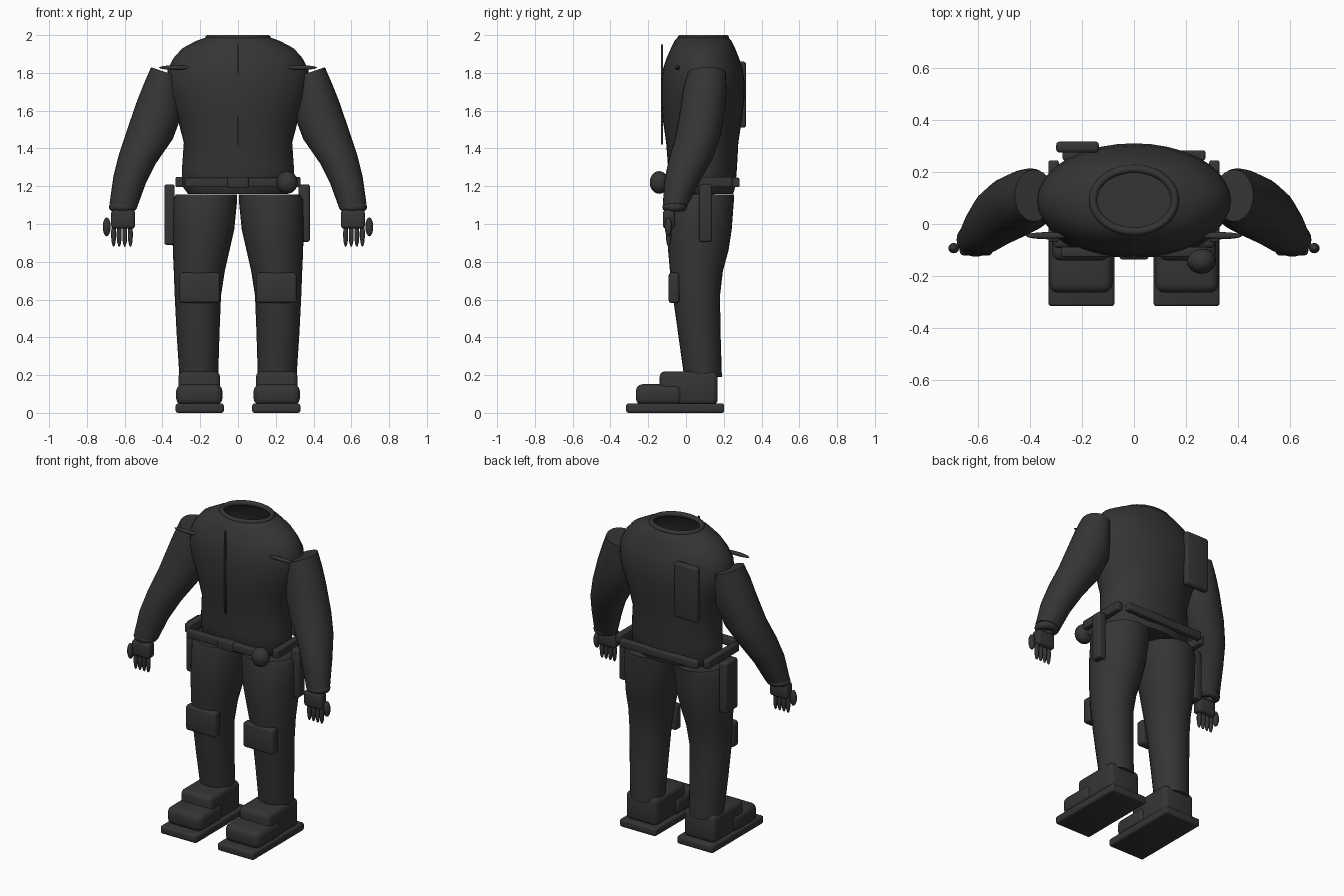
import bpy, bmesh, math
from mathutils import Vector

if "Cube" in bpy.data.objects:
    bpy.data.objects.remove(bpy.data.objects["Cube"])

fabric = bpy.data.materials.new("charcoal fabric")
fabric.diffuse_color = (0.035, 0.035, 0.035, 1)
fabric.use_nodes = True
fabric.node_tree.nodes["Principled BSDF"].inputs["Base Color"].default_value = fabric.diffuse_color


def finish(name, bm, angle=40):
    bmesh.ops.recalc_face_normals(bm, faces=bm.faces)
    me = bpy.data.meshes.new(name)
    bm.to_mesh(me)
    bm.free()
    me.materials.append(fabric)
    ob = bpy.data.objects.new(name, me)
    bpy.context.collection.objects.link(ob)
    bpy.ops.object.select_all(action='DESELECT')
    ob.select_set(True)
    bpy.context.view_layer.objects.active = ob
    bpy.ops.object.shade_smooth_by_angle(angle=math.radians(angle))
    return ob


def loft(name, rings, n=24, cap_start=True, cap_end=True):
    """Skin elliptical rings given as (centre, half axis a, half axis b)."""
    bm = bmesh.new()
    loops = []
    for c, a, b in rings:
        c, a, b = Vector(c), Vector(a), Vector(b)
        loops.append([bm.verts.new(c + a * math.cos(t) + b * math.sin(t))
                      for t in (2 * math.pi * i / n for i in range(n))])
    for p, q in zip(loops, loops[1:]):
        for i in range(n):
            j = (i + 1) % n
            bm.faces.new((p[i], p[j], q[j], q[i]))
    if cap_start:
        bm.faces.new(loops[0])
    if cap_end:
        bm.faces.new(loops[-1])
    return finish(name, bm)


def box(name, x, y, z, bevel=0.012):
    """Rounded box from its x, y and z ranges."""
    bm = bmesh.new()
    bmesh.ops.create_cube(bm, size=1)
    for v in bm.verts:
        v.co = [(r[0] + r[1]) / 2 + k * (r[1] - r[0]) for r, k in zip((x, y, z), v.co)]
    if bevel:
        bmesh.ops.bevel(bm, geom=bm.edges[:], offset=bevel, segments=3,
                        profile=0.5, affect='EDGES', clamp_overlap=True)
    return finish(name, bm)


def ball(name, c, r, n=20):
    bm = bmesh.new()
    bmesh.ops.create_uvsphere(bm, u_segments=n, v_segments=n // 2 + 2, radius=1)
    for v in bm.verts:
        v.co = [c[i] + v.co[i] * r[i] for i in range(3)]
    return finish(name, bm, 60)


def ring(name, c, rx, ry, minor, n=36, m=10):
    """Elliptical torus lying flat."""
    bm = bmesh.new()
    vs = [[bm.verts.new((c[0] + (rx + minor * math.cos(u)) * math.cos(t),
                         c[1] + (ry + minor * math.cos(u)) * math.sin(t),
                         c[2] + minor * math.sin(u)))
           for u in (2 * math.pi * k / m for k in range(m))]
          for t in (2 * math.pi * k / n for k in range(n))]
    for i in range(n):
        for k in range(m):
            a, b = vs[i], vs[(i + 1) % n]
            bm.faces.new((a[k], b[k], b[(k + 1) % m], a[(k + 1) % m]))
    return finish(name, bm, 80)


def span(s, a, b):
    return tuple(sorted((s * a, s * b)))


# Jacket body: (z, half width, front y, back y), open at the neck
body = [(1.16, .265, -.07, .25), (1.2, .295, -.09, .262), (1.3, .296, -.095, .27),
        (1.43, .287, -.105, .277), (1.56, .32, -.124, .297), (1.66, .36, -.13, .309),
        (1.74, .375, -.13, .311), (1.82, .372, -.122, .302), (1.88, .34, -.102, .28),
        (1.93, .295, -.08, .26), (1.97, .22, -.06, .24), (1.99, .165, -.04, .222)]
loft("jacket_body", [((0, (f + b) / 2, z), (w, 0, 0), (0, (b - f) / 2, 0))
                     for z, w, f, b in body], 36, cap_end=False)
ring("collar", (0, .092, 1.985), .158, .121, .016)
box("front_zip", (-.006, .006), (-.132, -.122), (1.42, 1.95), 0.002)
box("back_radio", (-.30, -.135), (.275, .318), (1.51, 1.86), 0.014)

# Belt
box("belt_front", (-.28, .28), (-.128, -.088), (1.195, 1.245), 0.008)
box("belt_buckle", (-.055, .055), (-.136, -.09), (1.19, 1.25), 0.008)
box("belt_back", (-.275, .275), (.245, .284), (1.195, 1.245), 0.008)
ball("belt_canteen", (.26, -.142, 1.22), (.056, .05, .06))

# Sleeve: (outer x, outer z, inner x, inner z, centre y, half depth)
sleeve = [(.46, 1.83, .31, 1.78, .11, .10), (.495, 1.75, .305, 1.68, .10, .115),
          (.535, 1.65, .30, 1.57, .09, .12), (.59, 1.49, .345, 1.45, .065, .12),
          (.63, 1.37, .435, 1.32, .025, .115), (.66, 1.25, .49, 1.21, -.02, .095),
          (.68, 1.11, .537, 1.08, -.058, .065)]
# Trouser leg: (z, inner x, outer x, front y, back y)
leg = [(1.155, .006, .33, -.085, .255), (1.13, .004, .345, -.092, .254),
       (.97, .02, .347, -.10, .242), (.86, .045, .345, -.095, .225),
       (.75, .07, .34, -.085, .195), (.62, .09, .335, -.07, .18),
       (.42, .098, .325, -.042, .183), (.19, .105, .31, -.01, .19)]

for s, side in ((-1, "right"), (1, "left")):
    def nm(part):
        return side + "_" + part

    loft(nm("sleeve"), [((s * (a + c) / 2, y, (b + d) / 2),
                         (s * (a - c) / 2, 0, (b - d) / 2), (0, r, 0))
                        for a, b, c, d, y, r in sleeve])
    loft(nm("trouser_leg"), [((s * (i + o) / 2, (f + b) / 2, z),
                              ((o - i) / 2, 0, 0), (0, (b - f) / 2, 0))
                             for z, i, o, f, b in leg])
    ball(nm("shoulder_tab"), (s * .33, -.045, 1.828), (.088, .014, .012), 16)

    # Glove
    ring(nm("glove_cuff"), (s * .61, -.06, 1.09), .05, .042, .024, 24)
    box(nm("palm"), span(s, .545, .672), (-.122, -.058), (.975, 1.075), 0.018)
    for k in range(4):
        ball(nm("finger_%d" % k), (s * (.57 + .0295 * k), -.092, .945),
             (.014, .015, .066), 10)
    ball(nm("thumb"), (s * .695, -.093, .985), (.021, .02, .05), 12)

    # Belt side and hanging thigh pouch
    box(nm("belt_side"), span(s, .29, .33), (-.07, .245), (1.195, 1.25), 0.008)
    pouch = ((.335, .39), (.03, .15), (.89, 1.21)) if s < 0 else ((.32, .38), (.07, .138), (.905, 1.21))
    box(nm("thigh_pouch"), span(s, *pouch[0]), pouch[1], pouch[2], 0.012)

    # Knee pad and boot
    box(nm("knee_pad"), span(s, .096, .31), (-.092, -.035), (.582, .742), 0.015)
    box(nm("boot_sole"), span(s, .075, .33), (-.317, .202), (0, .05), 0.012)
    box(nm("boot_toe"), span(s, .083, .327), (-.265, -.02), (.04, .152), 0.035)
    box(nm("boot_ankle"), span(s, .095, .316), (-.14, .168), (.04, .22), 0.03)
